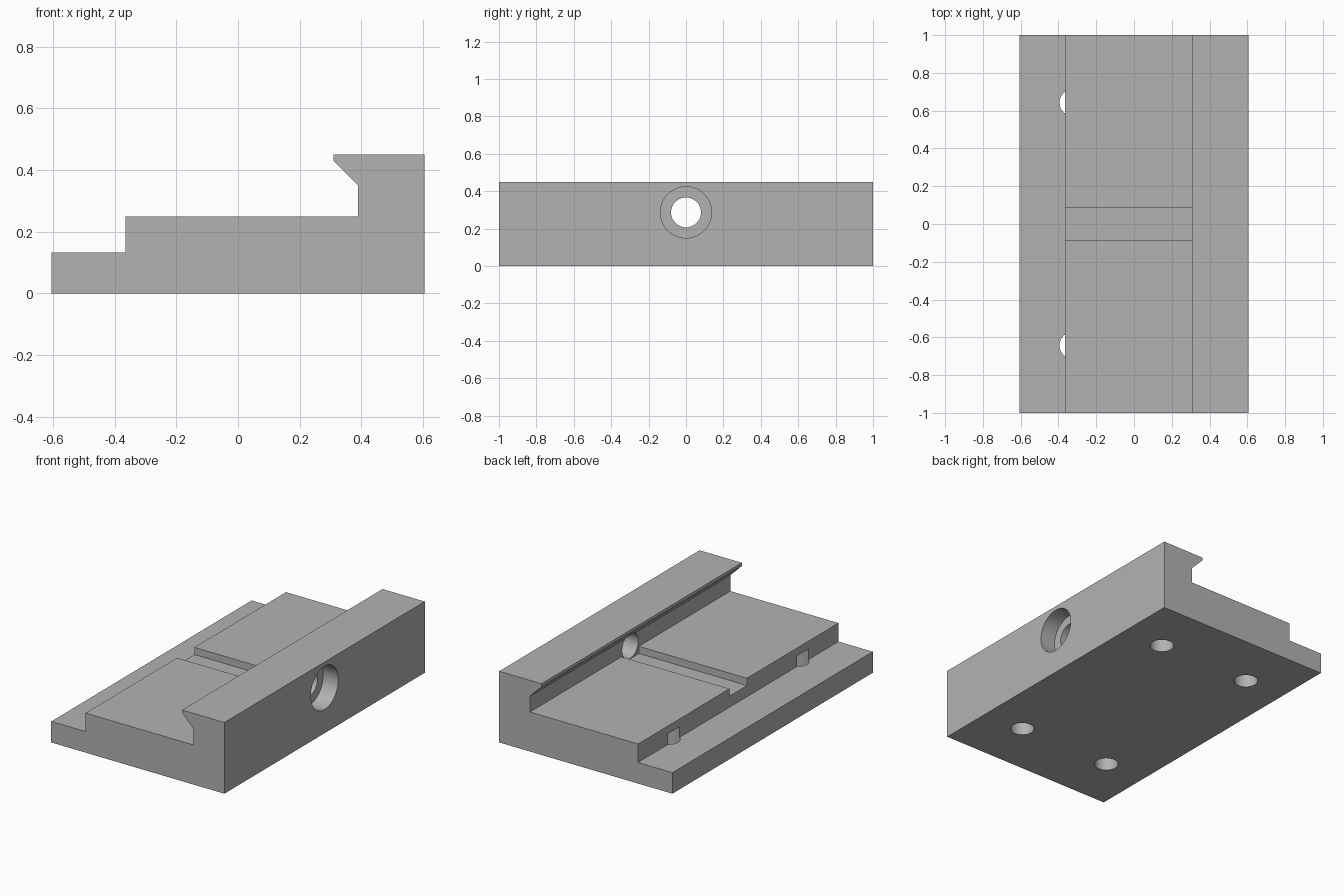
import bpy
import bmesh
from math import radians
from mathutils import Matrix, Vector

cube = bpy.data.objects.get("Cube")
if cube:
    bpy.data.objects.remove(cube, do_unlink=True)

grey = bpy.data.materials.new("plain grey")
grey.use_nodes = True
colour = (0.45, 0.45, 0.45, 1)
grey.diffuse_color = colour
grey.node_tree.nodes["Principled BSDF"].inputs["Base Color"].default_value = colour


def make_object(name, bm):
    bmesh.ops.recalc_face_normals(bm, faces=bm.faces)
    mesh = bpy.data.meshes.new(name)
    bm.to_mesh(mesh)
    bm.free()
    mesh.materials.append(grey)
    obj = bpy.data.objects.new(name, mesh)
    bpy.context.collection.objects.link(obj)
    return obj


def cylinder(name, radius, start, end):
    start, end = Vector(start), Vector(end)
    axis = end - start
    bm = bmesh.new()
    bmesh.ops.create_cone(
        bm, cap_ends=True, segments=64, radius1=radius, radius2=radius,
        depth=axis.length,
        matrix=Matrix.Translation((start + end) / 2)
        @ axis.to_track_quat("Z", "Y").to_matrix().to_4x4())
    return make_object(name, bm)


def box(name, low, high):
    low, high = Vector(low), Vector(high)
    bm = bmesh.new()
    bmesh.ops.create_cube(
        bm, size=1,
        matrix=Matrix.Translation((low + high) / 2)
        @ Matrix.Diagonal((high - low).to_4d()))
    return make_object(name, bm)


def cut(target, cutter):
    cutter.hide_render = True
    mod = target.modifiers.new("cut", "BOOLEAN")
    mod.operation = "DIFFERENCE"
    mod.solver = "EXACT"
    mod.object = cutter
    bpy.context.view_layer.objects.active = target
    bpy.ops.object.modifier_apply(modifier=mod.name)
    bpy.data.objects.remove(cutter, do_unlink=True)


# Stepped body with a hooked rail, extruded along its length
profile = [(-0.605, 0), (0.605, 0), (0.605, 0.45), (0.31, 0.45), (0.31, 0.43),
           (0.39, 0.35), (0.39, 0.25), (-0.365, 0.25), (-0.365, 0.133),
           (-0.605, 0.133)]
bm = bmesh.new()
face = bm.faces.new([bm.verts.new((x, -1, z)) for x, z in profile])
swept = bmesh.ops.extrude_face_region(bm, geom=[face])["geom"]
bmesh.ops.translate(bm, vec=(0, 2, 0),
                    verts=[v for v in swept if isinstance(v, bmesh.types.BMVert)])
body = make_object("stepped_mounting_block", bm)

# Cross groove in the deck
cut(body, box("groove_cutter", (-0.5, -0.087, 0.204), (0.39, 0.087, 0.32)))

# Counterbored hole through the rail
bore_z = 0.287
cut(body, cylinder("bore_cutter", 0.08, (0.25, 0, bore_z), (0.7, 0, bore_z)))
cut(body, cylinder("counterbore_cutter", 0.137, (0.5, 0, bore_z), (0.7, 0, bore_z)))

# Four blind holes from below, two of them breaking through the step
for x in (-0.325, 0.325):
    for y in (-0.643, 0.643):
        cut(body, cylinder("hole_cutter", 0.07, (x, y, -0.1), (x, y, 0.2)))

# Smooth hole walls, crisp edges elsewhere
bpy.ops.object.select_all(action="DESELECT")
body.select_set(True)
bpy.context.view_layer.objects.active = body
bpy.ops.object.shade_smooth_by_angle(angle=radians(30))
